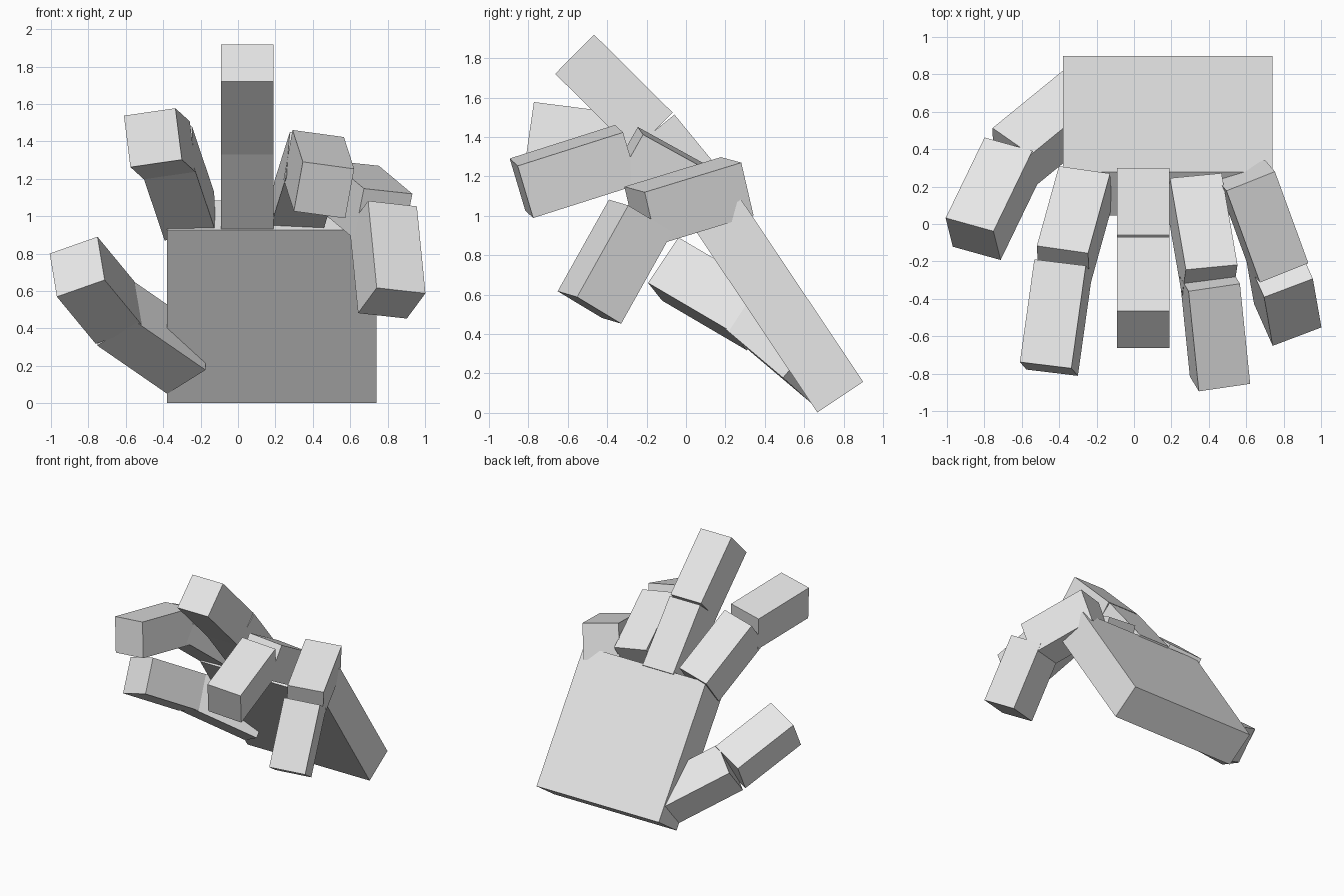
import bpy
import bmesh
from mathutils import Matrix, Vector

cube = bpy.data.objects.get("Cube")
if cube:
    bpy.data.objects.remove(cube, do_unlink=True)

# Single pale grey material
grey = bpy.data.materials.new("pale_grey")
grey.use_nodes = True
grey.diffuse_color = (0.8, 0.8, 0.8, 1)
grey.node_tree.nodes["Principled BSDF"].inputs["Base Color"].default_value = (0.8, 0.8, 0.8, 1)

THICK = 0.28


def block(name, start, end, side, width=THICK):
    """Box running from start to end, with its width along the side direction."""
    start, end = Vector(start), Vector(end)
    axis = end - start
    length = axis.length
    axis.normalize()
    side = Vector(side)
    side = (side - axis * side.dot(axis)).normalized()
    back = axis.cross(side)
    frame = Matrix((side, back, axis)).transposed().to_4x4()
    frame.translation = (start + end) / 2
    bm = bmesh.new()
    bmesh.ops.create_cube(bm, size=1)
    bmesh.ops.scale(bm, vec=(width, THICK, length), verts=bm.verts)
    mesh = bpy.data.meshes.new(name)
    bm.to_mesh(mesh)
    bm.free()
    mesh.materials.append(grey)
    obj = bpy.data.objects.new(name, mesh)
    obj.matrix_world = frame
    bpy.context.collection.objects.link(obj)


# Palm slab, leaning forward
block("palm", (0.18, 0.783, 0.08), (0.18, 0.163, 1.005), (1, 0, 0), THICK * 4)

# Each digit: base, knuckle and tip centres, then hinge direction of both segments
digits = {
    "index_finger": ((-0.26, 0.20, 1.00), (-0.378, -0.226, 1.35), (-0.455, -0.775, 1.42),
                     (0.27, -0.04, 0.045), (0.27, -0.04, 0.04)),
    "middle_finger": ((0.05, 0.19, 0.99), (0.05, -0.167, 1.425), (0.05, -0.565, 1.82),
                      (1, 0, 0), (1, 0, 0)),
    "ring_finger": ((0.32, 0.19, 1.04), (0.405, -0.30, 1.31), (0.46, -0.835, 1.14),
                    (0.27, 0.03, -0.04), (0.27, 0.03, -0.04)),
    "little_finger": ((0.597, 0.26, 1.15), (0.776, -0.23, 1.00), (0.822, -0.49, 0.535),
                      (0.265, 0.10, -0.03), (0.265, 0.10, -0.03)),
    "thumb": ((-0.278, 0.655, 0.22), (-0.652, 0.35, 0.478), (-0.86, -0.08, 0.73),
              (0.21, -0.145, 0.13), (0.26, -0.07, 0.09)),
}
for name, (base, knuckle, tip, lower_side, upper_side) in digits.items():
    block(name + "_lower", base, knuckle, lower_side)
    block(name + "_upper", knuckle, tip, upper_side)
